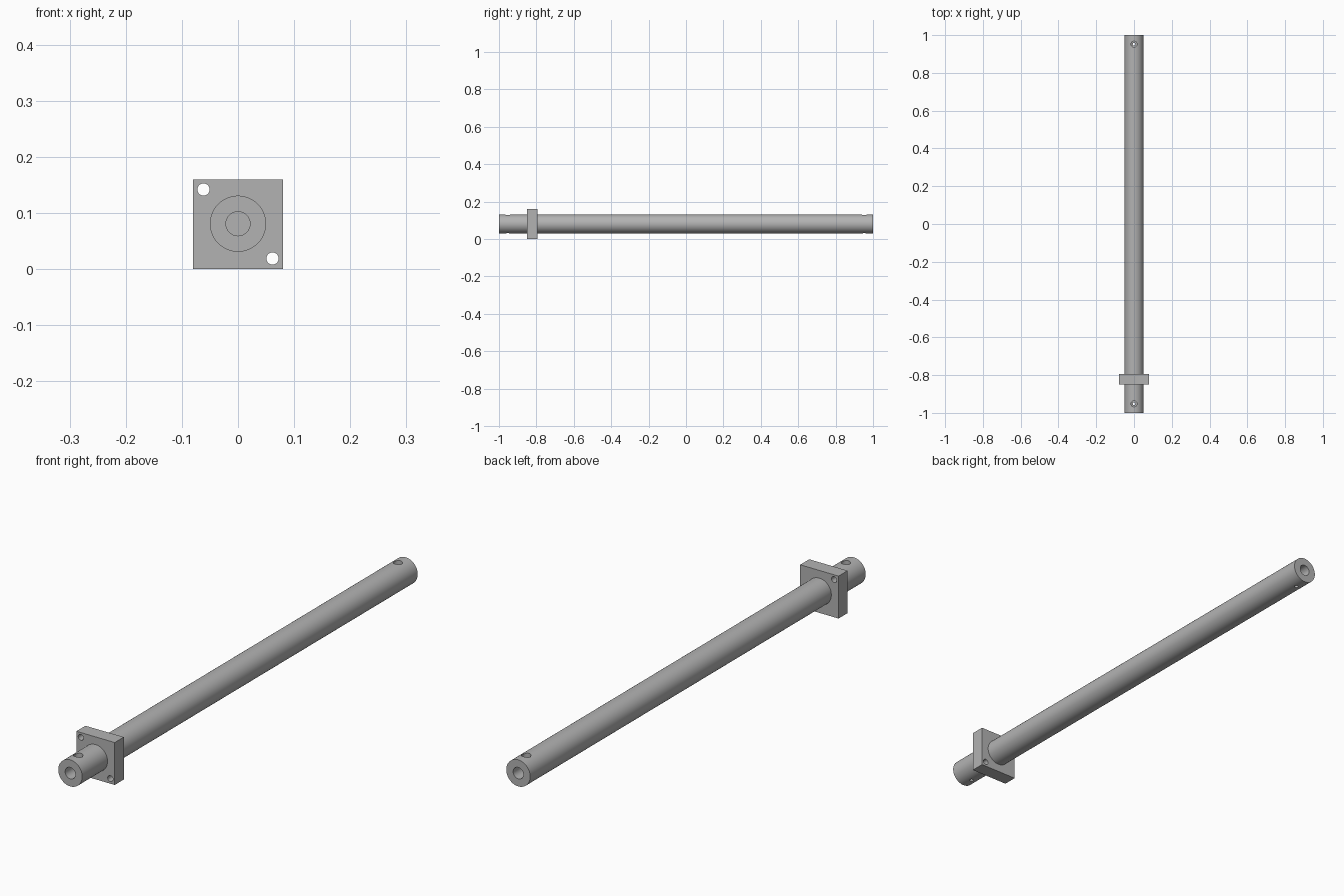
import bpy
import math

if "Cube" in bpy.data.objects:
    bpy.data.objects.remove(bpy.data.objects["Cube"], do_unlink=True)

AXIS_Z = 0.081       # height of the shaft centre line
ALONG_Y = (math.pi / 2, 0, 0)
UPRIGHT = (0, 0, 0)

steel = bpy.data.materials.new("grey_steel")
steel.use_nodes = True
colour = (0.45, 0.45, 0.45, 1)
steel.diffuse_color = colour
steel.node_tree.nodes["Principled BSDF"].inputs["Base Color"].default_value = colour


def cylinder(name, radius, length, centre, rotation, sides=48):
    bpy.ops.mesh.primitive_cylinder_add(vertices=sides, radius=radius, depth=length,
                                        location=centre, rotation=rotation)
    ob = bpy.context.object
    ob.name = name
    ob.data.materials.append(steel)
    return ob


def drill(target, radius, length, centre, rotation):
    """Cut a round hole out of the target."""
    cutter = cylinder("drill_cutter", radius, length, centre, rotation, 32)
    cutter.hide_render = True
    bpy.context.view_layer.objects.active = target
    mod = target.modifiers.new("hole", 'BOOLEAN')
    mod.operation = 'DIFFERENCE'
    mod.solver = 'EXACT'
    mod.object = cutter
    bpy.ops.object.modifier_apply(modifier=mod.name)
    bpy.data.objects.remove(cutter, do_unlink=True)


def finish(ob):
    bpy.ops.object.select_all(action='DESELECT')
    ob.select_set(True)
    bpy.context.view_layer.objects.active = ob
    bpy.ops.object.shade_smooth_by_angle(angle=math.radians(30))


# Long round shaft
shaft = cylinder("shaft", 0.05, 2.0, (0, 0, AXIS_Z), ALONG_Y, 64)
for end in (-1, 1):
    # Blind bore in the end, then a wide cross hole above and a narrow one below
    drill(shaft, 0.0215, 0.24, (0, end, AXIS_Z), ALONG_Y)
    drill(shaft, 0.016, 0.08, (0, end * 0.952, AXIS_Z + 0.04), UPRIGHT)
    drill(shaft, 0.007, 0.08, (0, end * 0.952, AXIS_Z - 0.04), UPRIGHT)
finish(shaft)

# Square mounting flange with two diagonal bolt holes
bpy.ops.mesh.primitive_cube_add(size=1, location=(0, -0.822, 0.08))
flange = bpy.context.object
flange.name = "flange"
flange.scale = (0.16, 0.054, 0.16)
bpy.ops.object.transform_apply(location=False, rotation=False, scale=True)
flange.data.materials.append(steel)
for side in (-1, 1):
    drill(flange, 0.011, 0.2, (side * 0.0615, -0.822, 0.0805 - side * 0.0615), ALONG_Y)
finish(flange)
